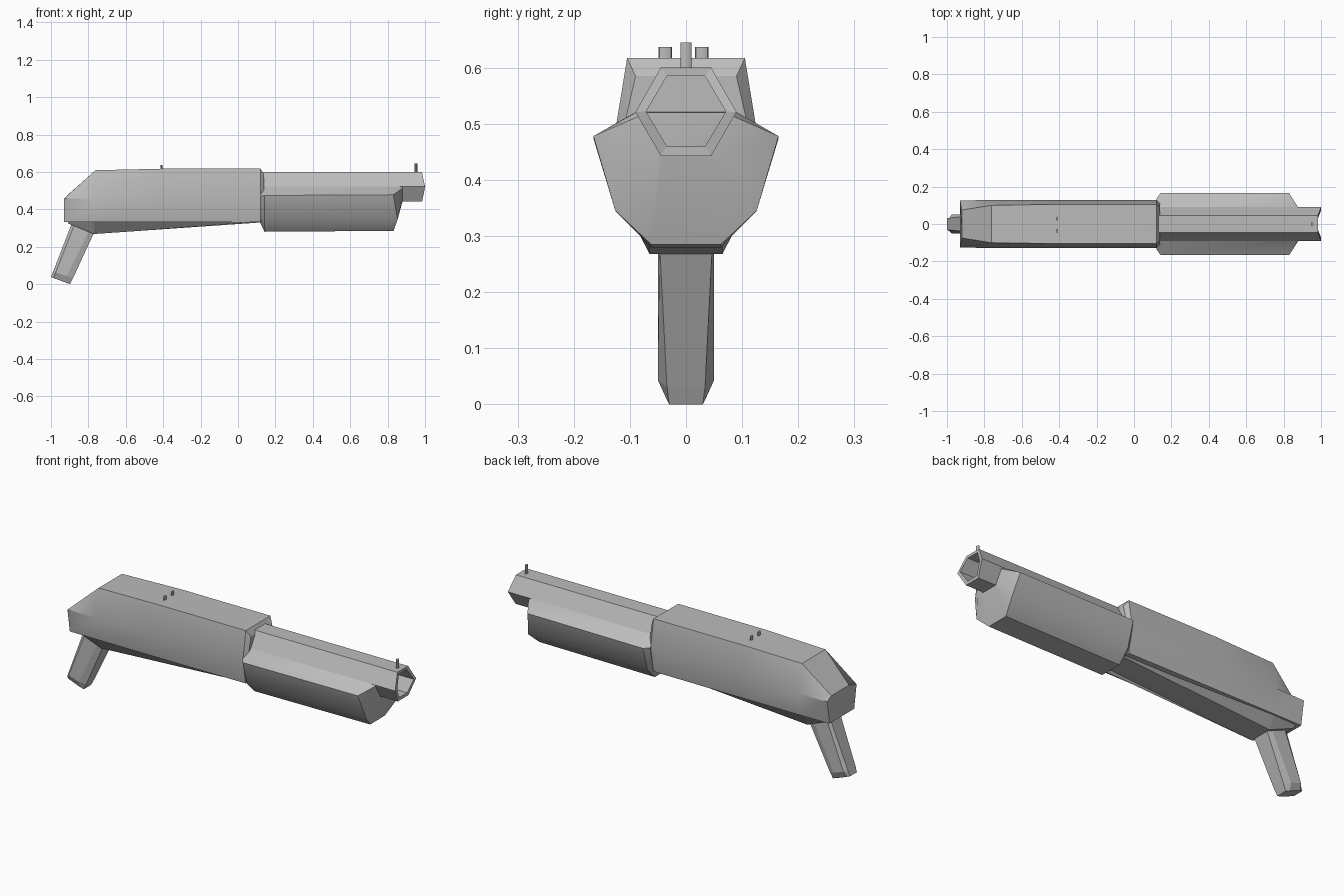
import bpy, bmesh, math
from mathutils import Matrix

gray = bpy.data.materials.new("plain gray")
gray.diffuse_color = (0.5, 0.5, 0.5, 1)


def finish(name, bm, smooth=True):
    bmesh.ops.recalc_face_normals(bm, faces=bm.faces[:])
    me = bpy.data.meshes.new(name)
    bm.to_mesh(me)
    bm.free()
    me.materials.append(gray)
    ob = bpy.data.objects.new(name, me)
    bpy.context.collection.objects.link(ob)
    if smooth:
        bpy.ops.object.select_all(action='DESELECT')
        bpy.context.view_layer.objects.active = ob
        ob.select_set(True)
        bpy.ops.object.shade_smooth_by_angle(angle=math.radians(30))
    return ob


def loft(name, halves, smooth=True):
    """Skin sections; each half section lists (x, y, z) and is mirrored in y."""
    bm = bmesh.new()
    rings = []
    for half in halves:
        pts = list(half) + [(x, -y, z) for x, y, z in reversed(half)]
        rings.append([bm.verts.new(p) for p in pts])
    n = len(rings[0])
    for a, b in zip(rings, rings[1:]):
        for i in range(n):
            j = (i + 1) % n
            bm.faces.new((a[i], a[j], b[j], b[i]))
    bm.faces.new(rings[0])
    bm.faces.new(rings[-1])
    return finish(name, bm, smooth)


def at(x, section):
    return [(x, y, z) for y, z in section]


# Hexagonal hollow barrel with a slightly pointed muzzle rim
outer = [(0.045, 0.60), (0.09, 0.521), (0.045, 0.443)]
inner = [(0.034, 0.585), (0.071, 0.522), (0.034, 0.46)]
rim_x = (0.983, 1.0, 0.985)


def rim(section):
    return [(x, y, z) for x, (y, z) in zip(rim_x, section)]


loft("barrel", [at(0.10, outer), rim(outer), rim(inner), at(0.86, inner)], False)

# Faceted forend wrapped around the lower barrel
loft("forend", [
    at(0.12, [(0.088, 0.52), (0.135, 0.47), (0.105, 0.345), (0.06, 0.325)]),
    at(0.142, [(0.09, 0.521), (0.165, 0.474), (0.126, 0.345), (0.062, 0.28)]),
    [(0.86, 0.09, 0.521), (0.83, 0.165, 0.478), (0.853, 0.126, 0.345), (0.832, 0.062, 0.285)],
    [(0.88, 0.089, 0.52), (0.88, 0.085, 0.513), (0.88, 0.05, 0.452), (0.88, 0.04, 0.444)],
])

# Receiver body with sloped rear and bevelled front
loft("receiver", [
    [(-0.92, 0.075, 0.468), (-0.93, 0.125, 0.457), (-0.93, 0.105, 0.332)],
    [(-0.762, 0.10, 0.609), (-0.762, 0.129, 0.459), (-0.762, 0.107, 0.332)],
    [(-0.41, 0.105, 0.617), (-0.41, 0.129, 0.463), (-0.41, 0.107, 0.332)],
    at(0.12, [(0.105, 0.617), (0.129, 0.47), (0.105, 0.332)]),
    at(0.14, [(0.09, 0.585), (0.115, 0.475), (0.09, 0.345)]),
])

# Tapered belly below the receiver
loft("belly", [
    at(-0.91, [(0.095, 0.336), (0.07, 0.325)]),
    at(-0.77, [(0.10, 0.336), (0.065, 0.268)]),
    at(0.125, [(0.10, 0.336), (0.065, 0.33)]),
], False)

# Raked grip with chamfers that widen toward the butt
loft("grip", [
    [(-0.885, 0.042, 0.335), (-0.87, 0.05, 0.33), (-0.79, 0.05, 0.30), (-0.765, 0.047, 0.285)],
    [(-0.988, 0.032, 0.068), (-0.975, 0.05, 0.062), (-0.915, 0.05, 0.043), (-0.882, 0.034, 0.032)],
    [(-1.0, 0.028, 0.038), (-0.985, 0.034, 0.033), (-0.92, 0.034, 0.008), (-0.898, 0.03, 0.0)],
], False)


# Front post and paired rear sight studs
def stud(name, x, y, z0, z1, rx, ry):
    bm = bmesh.new()
    m = Matrix.Translation((x, y, (z0 + z1) / 2)) @ Matrix.Diagonal((rx, ry, z1 - z0, 1))
    bmesh.ops.create_cone(bm, cap_ends=True, segments=12, radius1=1, radius2=1, depth=1, matrix=m)
    finish(name, bm)


stud("front_sight", 0.952, 0.0, 0.59, 0.645, 0.007, 0.01)
for side, y in (("right", -0.037), ("left", 0.028)):
    stud("rear_sight_" + side, -0.41, y, 0.605, 0.637, 0.005, 0.012)
